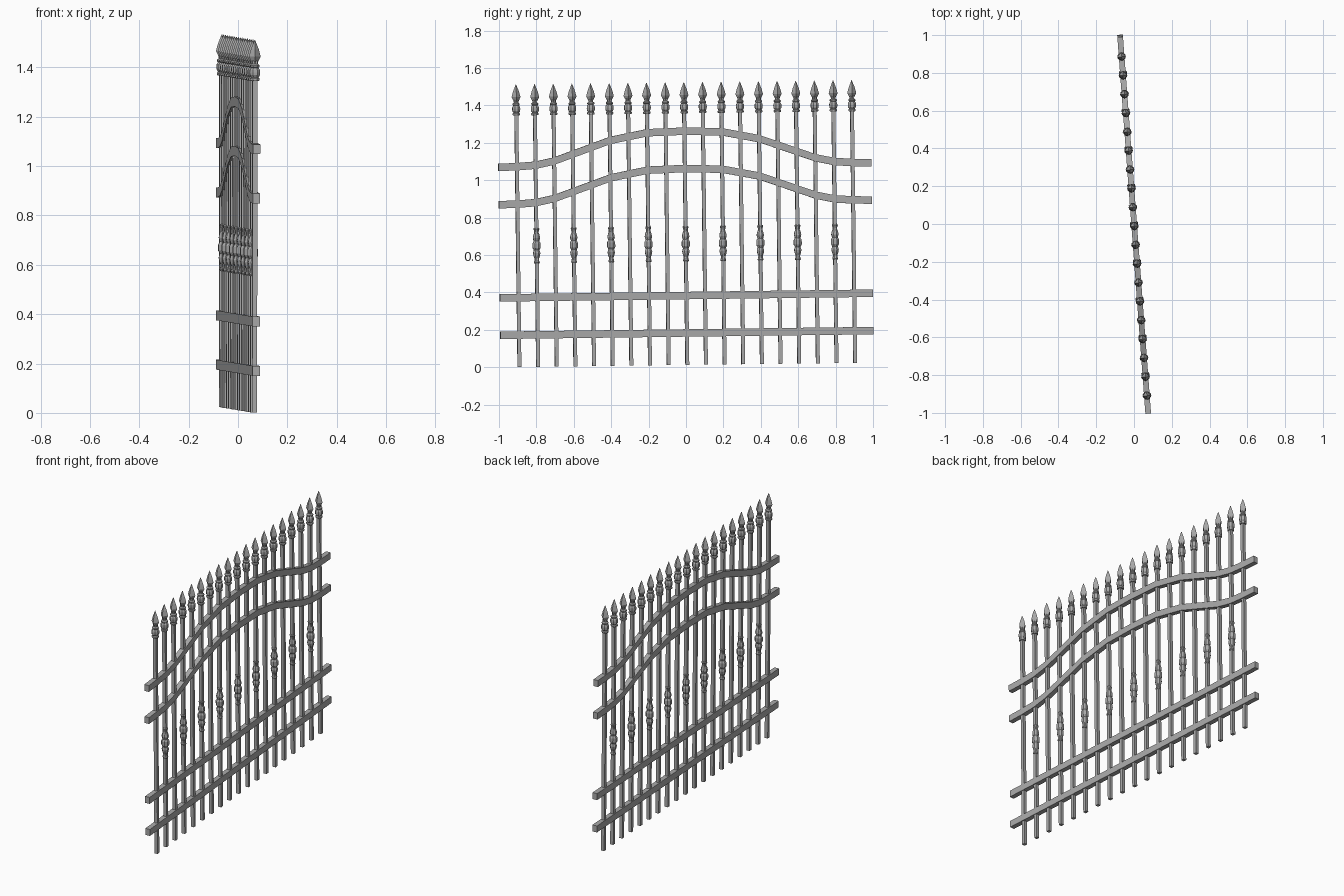
import bpy, bmesh, math
from mathutils import Matrix, Vector

cube = bpy.data.objects.get("Cube")
if cube:
    bpy.data.objects.remove(cube, do_unlink=True)

iron = bpy.data.materials.new("grey iron")
iron.use_nodes = True
COLOUR = (0.4, 0.4, 0.4, 1)
iron.diffuse_color = COLOUR
iron.node_tree.nodes["Principled BSDF"].inputs["Base Color"].default_value = COLOUR

# The whole panel is turned a little and leans slightly along its length
PLACE = (Matrix.Translation((0, 0.007, 0))
         @ Matrix.Rotation(0.0743, 4, 'Z') @ Matrix.Rotation(0.0125, 4, 'X'))


def loft(bm, rings):
    """Skin a list of vertex rings and cap both ends."""
    loops = [[bm.verts.new(p) for p in ring] for ring in rings]
    for a, b in zip(loops, loops[1:]):
        n = len(a)
        for i in range(n):
            j = (i + 1) % n
            bm.faces.new((a[i], a[j], b[j], b[i]))
    bm.faces.new(loops[0][::-1])
    bm.faces.new(loops[-1])


def turned(bm, profile, sides, phase=0.0):
    """Stack polygon rings from (radius, height) pairs."""
    step = math.tau / sides
    loft(bm, [[Vector((r * math.cos(i * step + phase), r * math.sin(i * step + phase), z))
               for i in range(sides)] for r, z in profile])


def finish(bm, name):
    bmesh.ops.recalc_face_normals(bm, faces=bm.faces)
    mesh = bpy.data.meshes.new(name)
    bm.to_mesh(mesh)
    bm.free()
    mesh.materials.append(iron)
    return mesh


def add(name, mesh, y=0.0, z=0.0):
    ob = bpy.data.objects.new(name, mesh)
    bpy.context.collection.objects.link(ob)
    ob.matrix_world = PLACE @ Matrix.Translation((0, y, z))


def turned_mesh(name, profile, sides, phase=0.0):
    bm = bmesh.new()
    turned(bm, profile, sides, phase)
    return finish(bm, name)


def rail_mesh(name, path, depth=0.03, height=0.04):
    bm = bmesh.new()
    d, h = depth / 2, height / 2
    loft(bm, [[(-d, y, z - h), (d, y, z - h), (d, y, z + h), (-d, y, z + h)]
              for y, z in path])
    return finish(bm, name)


# Picket parts
bar = turned_mesh("picket_bar", [(0.0142, 0.012), (0.0142, 1.44)], 4, math.pi / 4)
spear = turned_mesh("spear_head", [(0.012, 1.42), (0.013, 1.433), (0.024, 1.455),
                                   (0.016, 1.485), (0.001, 1.523)], 4)
collar = turned_mesh("collar", [(0.018, 1.357), (0.021, 1.361), (0.021, 1.367), (0.016, 1.371),
                                (0.022, 1.38), (0.023, 1.392), (0.022, 1.402), (0.016, 1.41),
                                (0.02, 1.414), (0.02, 1.42), (0.013, 1.426)], 8, math.pi / 8)
half = [(0.014, 0.095), (0.017, 0.089), (0.014, 0.081), (0.0125, 0.07), (0.018, 0.055),
        (0.021, 0.04), (0.016, 0.024), (0.023, 0.012)]
knop = turned_mesh("baluster_knop", [(r, -z) for r, z in half] + [(r, z) for r, z in half[::-1]],
                   8, math.pi / 8)

for i in range(19):
    y = (i - 9) * 0.1
    add("picket_bar", bar, y)
    add("spear_head", spear, y)
    add("collar", collar, y)
    if i % 2:
        add("baluster_knop", knop, y, 0.66)

# Straight lower rails
straight = rail_mesh("straight_rail", [(-1, 0), (1, 0)])
add("lower_rail", straight, z=0.183)
add("middle_rail", straight, z=0.383)

# Arched upper rails, mirrored about the middle
side = [(0.2, 0.175), (0.4, 0.136), (0.7, 0.03), (0.8, 0.009), (0.9, 0.002), (1, 0)]
arch = [(-y, z) for y, z in side[::-1]] + [(0, 0.181)] + side
arched = rail_mesh("arched_rail", arch)
add("lower_arched_rail", arched, z=0.881)
add("upper_arched_rail", arched, z=1.081)
